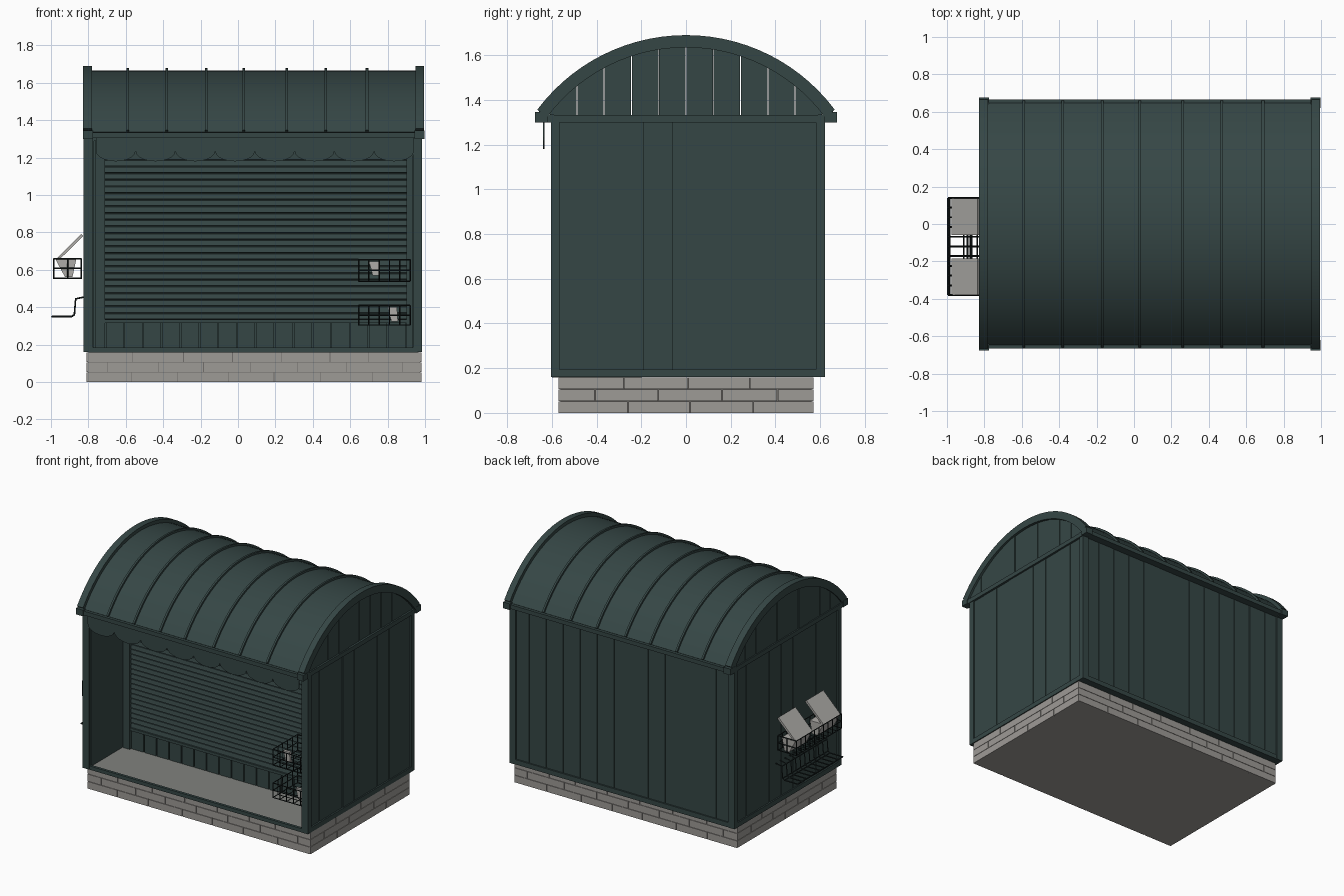
import bpy, bmesh, math, random
from mathutils import Vector

if "Cube" in bpy.data.objects:
    bpy.data.objects.remove(bpy.data.objects["Cube"])
random.seed(4)


def mat(name, r, g, b):
    m = bpy.data.materials.new(name)
    m.diffuse_color = (r, g, b, 1)
    m.use_nodes = True
    m.node_tree.nodes["Principled BSDF"].inputs["Base Color"].default_value = m.diffuse_color
    return m


GREEN = mat("dark green paint", 0.036, 0.062, 0.060)
STONE = mat("pale stone", 0.34, 0.325, 0.305)
MORTAR = mat("dark mortar", 0.16, 0.155, 0.145)
FLOOR = mat("floor slab grey", 0.22, 0.225, 0.21)
WIRE = mat("black wire", 0.010, 0.016, 0.016)
PAPER = mat("paper grey", 0.42, 0.41, 0.39)


def finish(name, bm, material, smooth=False):
    bmesh.ops.recalc_face_normals(bm, faces=bm.faces)
    me = bpy.data.meshes.new(name)
    bm.to_mesh(me)
    bm.free()
    me.materials.append(material)
    ob = bpy.data.objects.new(name, me)
    bpy.context.collection.objects.link(ob)
    if smooth:
        bpy.ops.object.select_all(action='DESELECT')
        ob.select_set(True)
        bpy.context.view_layer.objects.active = ob
        bpy.ops.object.shade_smooth_by_angle(angle=math.radians(30))
    return ob


def add_prism(bm, pts, d):
    """Closed polygon of 3D points pushed along vector d."""
    a = [bm.verts.new(p) for p in pts]
    b = [bm.verts.new(Vector(p) + Vector(d)) for p in pts]
    n = len(pts)
    bm.faces.new(a)
    bm.faces.new(b[::-1])
    for i in range(n):
        bm.faces.new((a[i], b[i], b[(i + 1) % n], a[(i + 1) % n]))


def boxes(name, material, items):
    bm = bmesh.new()
    for x0, x1, y0, y1, z0, z1 in items:
        add_prism(bm, [(x0, y0, z0), (x1, y0, z0), (x1, y1, z0), (x0, y1, z0)], (0, 0, z1 - z0))
    return finish(name, bm, material)


def wires(name, paths, r=0.005):
    cu = bpy.data.curves.new(name, 'CURVE')
    cu.dimensions = '3D'
    cu.bevel_depth = r
    cu.bevel_resolution = 0
    cu.use_fill_caps = True
    for path, closed in paths:
        s = cu.splines.new('POLY')
        s.points.add(len(path) - 1)
        for p, co in zip(s.points, path):
            p.co = (*co, 1)
        s.use_cyclic_u = closed
    cu.materials.append(WIRE)
    ob = bpy.data.objects.new(name, cu)
    bpy.context.collection.objects.link(ob)


def spread(a, b, n):
    return [a + (b - a) * i / n for i in range(n + 1)]


# Stone base: mortar core with three courses of bricks
BX0, BX1, BY = -0.81, 0.98, 0.57
boxes("base_core", MORTAR, [(BX0 + .008, BX1 - .008, -BY + .008, BY - .008, 0.002, 0.158)])
bricks = []
for c in range(3):
    z0, z1 = c * 0.0535, c * 0.0535 + 0.051
    for a, b, n, side in ((BX0, BX1, 7, 0), (-BY, BY, 4, 1)):
        w = (b - a) / n
        cuts = [a] + [a + w * (i + 0.5 * (c % 2)) + random.uniform(-.03, .03)
                      for i in range(0 if c % 2 else 1, n)] + [b]
        for p, q in zip(cuts, cuts[1:]):
            p, q = p + .002, q - .002
            if side == 0:
                bricks += [(p, q, -BY, -BY + .05, z0, z1), (p, q, BY - .05, BY, z0, z1)]
            else:
                bricks += [(BX0, BX0 + .05, p, q, z0, z1), (BX1 - .05, BX1, p, q, z0, z1)]
boxes("base_bricks", STONE, bricks)
boxes("base_underside", STONE, [(BX0 + .01, BX1 - .01, -BY + .01, BY - .01, 0, 0.004)])

# Floor of the front recess
boxes("recess_floor", FLOOR, [(-0.8, 0.965, -0.59, -0.2, 0.158, 0.178)])

# Body: solid back room, side walls and ceiling around the recess
X0, X1, Y0, Y1 = -0.81, 0.97, -0.59, 0.605
boxes("body_core", GREEN, [(X0, X1, -0.19, Y1, 0.16, 1.31),
                           (X0, X0 + .04, Y0, -0.19, 0.16, 1.31),
                           (X1 - .04, X1, Y0, -0.19, 0.16, 1.31),
                           (X0, X1, Y0, -0.19, 1.29, 1.31)])

# Vertical boards on the sides and back
boards = []
for a, b in zip(spread(Y0, Y1, 9), spread(Y0, Y1, 9)[1:]):
    t = random.uniform(.003, .007)
    boards += [(X0 - t, X0, a + .002, b - .002, 0.18, 1.31), (X1, X1 + t, a + .002, b - .002, 0.18, 1.31)]
for a, b in zip(spread(X0, X1, 13), spread(X0, X1, 13)[1:]):
    boards.append((a + .002, b - .002, Y1, Y1 + random.uniform(.003, .007), 0.18, 1.31))
boxes("wall_boards", GREEN, boards)

# Corner posts and bottom rails
trim = [(x, x + .05, y, y + .04, 0.16, 1.31) for x in (-0.825, 0.935) for y in (-0.605, 0.582)]
trim += [(-0.825, -0.8, -0.6, 0.615, 0.16, 0.195), (0.96, 0.985, -0.6, 0.615, 0.16, 0.195),
         (-0.82, 0.98, 0.6, 0.62, 0.16, 0.195), (-0.8, 0.96, -0.6, -0.58, 0.158, 0.185)]
boxes("corner_posts_and_rails", GREEN, trim)

# Shutter wall inside the recess: slats, low panel of boards, frame
boxes("shutter_frame", GREEN, [(-0.765, -0.71, -0.23, -0.19, 0.18, 1.29), (0.9, 0.935, -0.23, -0.19, 0.18, 1.29),
                               (-0.71, 0.9, -0.23, -0.19, 1.19, 1.29), (-0.71, 0.9, -0.225, -0.19, 0.315, 0.335)])
boxes("lower_boards", GREEN, [(a + .003, b - .003, -0.21, -0.19, 0.178, 0.315)
                              for a, b in zip(spread(-0.71, 0.9, 16), spread(-0.71, 0.9, 16)[1:])])
bm = bmesh.new()
for z in spread(0.335, 1.19, 24)[:-1]:
    add_prism(bm, [(-0.71, -0.195, z), (-0.71, -0.217, z + .002), (-0.71, -0.210, z + .030),
                   (-0.71, -0.195, z + .034)], (1.61, 0, 0))
finish("shutter_slats", bm, GREEN)

# Arched roof: panel, raised seams and end rims
CZ, R, HALF = 0.86, 0.805, 0.935


def arch(name, spans, r0, r1, half=HALF):
    bm = bmesh.new()
    angs = spread(-half, half, 28)
    ring = [(r1, t) for t in angs] + [(r0, t) for t in reversed(angs)]
    n = len(ring)
    for x0, x1 in spans:
        a, b = [[bm.verts.new((x, r * math.sin(t), CZ + r * math.cos(t))) for r, t in ring] for x in (x0, x1)]
        for i in range(n):
            bm.faces.new((a[i], b[i], b[(i + 1) % n], a[(i + 1) % n]))
        for i in range(n // 2 - 1):
            for v in (a, b):
                bm.faces.new((v[i], v[i + 1], v[n - 2 - i], v[n - 1 - i]))
    finish(name, bm, GREEN, True)


arch("roof_panel", [(-0.815, 0.98)], R - .02, R)
arch("roof_seams", [(x - .007, x + .007) for x in (-0.59, -0.38, -0.17, 0.03, 0.26, 0.47, 0.69)], R - .005, R + .014)
arch("roof_end_rims", [(-0.828, -0.78), (0.95, 0.995)], R - .03, R + .025, 0.93)

# Eave beams, corner caps and gable tie beams
eaves = []
for s in (-1, 1):
    lo, hi = sorted((s * 0.59, s * 0.665))
    eaves.append((-0.825, 0.99, lo, hi, 1.305, 1.335))
    lo, hi = sorted((s * 0.62, s * 0.675))
    eaves += [(-0.83, -0.775, lo, hi, 1.30, 1.345), (0.945, 0.997, lo, hi, 1.30, 1.345)]
eaves += [(-0.826, -0.79, -0.65, 0.65, 1.3, 1.332), (0.955, 0.99, -0.65, 0.65, 1.3, 1.332)]
boxes("eave_and_tie_beams", GREEN, eaves)

# Gable boards cut to the arch
bm = bmesh.new()
cuts = spread(-0.61, 0.61, 10)
for x in (-0.815, 0.955):
    for a, b in zip(cuts, cuts[1:]):
        a, b, t = a + .002, b - .002, random.uniform(0, .006)
        x0 = x - t if x < 0 else x
        za, zm, zb = [CZ + math.sqrt((R - .012) ** 2 - y * y) for y in (a, (a + b) / 2, b)]
        add_prism(bm, [(x0, a, 1.31), (x0, b, 1.31), (x0, b, zb), (x0, (a + b) / 2, zm), (x0, a, za)],
                  (0.02 + t, 0, 0))
finish("gable_boards", bm, GREEN)

# Scalloped valance under the front eave
bm = bmesh.new()
w = 1.70 / 8
for i in range(8):
    cx = -0.76 + w * (i + .5)
    pts = [(cx - w / 2, -0.64, 1.31)]
    pts += [(cx - w / 2 * math.cos(t), -0.64, 1.235 - .055 * math.sin(t)) for t in spread(0, math.pi, 10)]
    pts += [(cx + w / 2, -0.64, 1.31)]
    add_prism(bm, pts, (0, 0.006, 0))
finish("scalloped_valance", bm, GREEN)


# Wire baskets in the recess
def basket(name, x0, x1, y0, y1, z0, z1, nx, ny):
    p = [([(x0, y0, z), (x1, y0, z), (x1, y1, z), (x0, y1, z)], True) for z in spread(z0, z1, 2)]
    p += [([(x, y0, z1), (x, y0, z0), (x, y1, z0), (x, y1, z1)], False) for x in spread(x0, x1, nx)]
    p += [([(x0, y, z1), (x0, y, z0), (x1, y, z0), (x1, y, z1)], False) for y in spread(y0, y1, ny)]
    wires(name, p, 0.004)


basket("upper_inner_basket", 0.645, 0.92, -0.52, -0.24, 0.54, 0.655, 5, 5)
basket("lower_inner_basket", 0.645, 0.92, -0.52, -0.24, 0.305, 0.41, 5, 5)

# Racks on the left outside wall
basket("upper_outer_rack", -0.985, -0.838, -0.38, 0.14, 0.555, 0.66, 2, 10)
hook = [(-0.995, 0.35), (-0.89, 0.35), (-0.875, 0.36), (-0.868, 0.445), (-0.82, 0.455)]
wires("lower_outer_rack", [([(x, y, z) for x, z in hook], False) for y in spread(-0.38, 0.14, 10)]
      + [([(x, -0.38, z), (x, 0.14, z)], False) for x, z in hook[:4]])

# Papers: stacks in the outer rack with a leaning sheet above, and loose ones inside
bm = bmesh.new()
for y in (-0.38, -0.06):
    add_prism(bm, [(-0.975, y, 0.655), (-0.925, y, 0.562), (-0.885, y, 0.562), (-0.865, y, 0.655)], (0, 0.195, 0))
    add_prism(bm, [(-0.975, y, 0.655), (-0.96, y, 0.65), (-0.828, y, 0.78), (-0.838, y, 0.792)], (0, 0.195, 0))
for x, z in ((0.70, 0.57), (0.80, 0.325)):
    add_prism(bm, [(x + .02, -0.48, z), (x + .055, -0.48, z), (x + .05, -0.48, z + .075), (x, -0.48, z + .075)],
              (0, 0.02, 0))
finish("papers", bm, PAPER)
